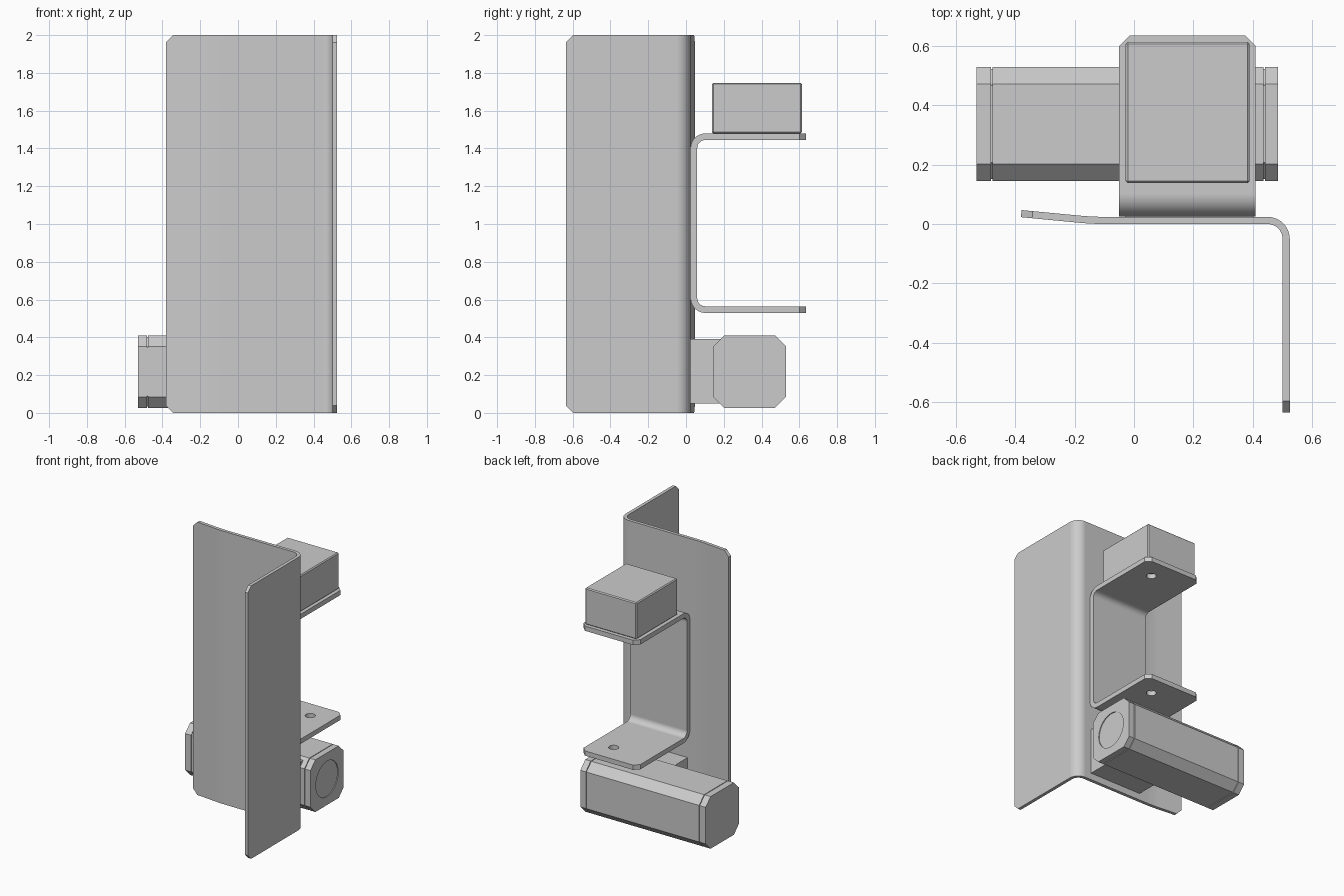
import bpy, bmesh, math
from mathutils import Vector

if "Cube" in bpy.data.objects:
    bpy.data.objects.remove(bpy.data.objects["Cube"])


def fillet(points, radii, steps=10):
    """Round the inner corners of an open 2D path."""
    p = [Vector(q) for q in points]
    out = [p[0]]
    for i, r in enumerate(radii, 1):
        a, b = (p[i - 1] - p[i]).normalized(), (p[i + 1] - p[i]).normalized()
        half = a.angle(b) / 2
        start = p[i] + a * (r / math.tan(half))
        centre = p[i] + (a + b).normalized() * (r / math.sin(half))
        end = p[i] + b * (r / math.tan(half))
        u, v = start - centre, end - centre
        total = u.angle(v)
        for k in range(steps + 1):
            t = k / steps
            out.append(centre + (u * math.sin((1 - t) * total) + v * math.sin(t * total)) / math.sin(total))
    out.append(p[-1])
    return out


def loft(name, rings):
    """Skin equal closed rings and cap both ends."""
    bm = bmesh.new()
    rows = [[bm.verts.new(c) for c in ring] for ring in rings]
    n = len(rows[0])
    for a, b in zip(rows, rows[1:]):
        for i in range(n):
            j = (i + 1) % n
            bm.faces.new((a[i], a[j], b[j], b[i]))
    for row, step in ((rows[0], -1), (rows[-1], 1)):
        if n <= 8:
            bm.faces.new(row[::step])
        else:  # sheet strip: cap with a run of quads
            for i in range(n // 2 - 1):
                bm.faces.new((row[i], row[i + 1], row[n - 2 - i], row[n - 1 - i]))
    bmesh.ops.recalc_face_normals(bm, faces=bm.faces)
    me = bpy.data.meshes.new(name)
    bm.to_mesh(me)
    bm.free()
    ob = bpy.data.objects.new(name, me)
    bpy.context.collection.objects.link(ob)
    return ob


def sheet(name, path, thick, lo, hi, cut, place):
    """Bent sheet: thickened path swept from lo to hi, end corners cut off."""
    rings = []
    for w, trim in ((lo, cut), (lo + cut, 0), (hi - cut, 0), (hi, cut)):
        p = [q.copy() for q in path]
        p[0] += (p[1] - p[0]).normalized() * trim
        p[-1] += (p[-2] - p[-1]).normalized() * trim
        left, right = [], []
        for i, q in enumerate(p):
            d = (p[min(i + 1, len(p) - 1)] - p[max(i - 1, 0)])
            if 0 < i < len(p) - 1:
                d = (p[i + 1] - q).normalized() + (q - p[i - 1]).normalized()
            nrm = Vector((-d.y, d.x)).normalized() * thick / 2
            left.append(place(q + nrm, w))
            right.append(place(q - nrm, w))
        rings.append(left + right[::-1])
    return loft(name, rings)


def cut_hole(ob, loc, radius, depth, rot=(0, 0, 0)):
    bpy.ops.mesh.primitive_cylinder_add(vertices=32, radius=radius, depth=depth, location=loc, rotation=rot)
    cutter = bpy.context.object
    cutter.hide_render = True
    mod = ob.modifiers.new("hole", 'BOOLEAN')
    mod.object, mod.solver = cutter, 'EXACT'
    bpy.context.view_layer.objects.active = ob
    bpy.ops.object.modifier_apply(modifier=mod.name)
    bpy.data.objects.remove(cutter)


def smooth(ob):
    bpy.ops.object.select_all(action='DESELECT')
    ob.select_set(True)
    bpy.context.view_layer.objects.active = ob
    bpy.ops.object.shade_smooth_by_angle(angle=math.radians(30))
    mod = ob.modifiers.new("weighted", 'WEIGHTED_NORMAL')
    mod.keep_sharp = True


def block(name, lo, hi, bevel=0):
    lo, hi = Vector(lo), Vector(hi)
    bpy.ops.mesh.primitive_cube_add(size=1, location=(lo + hi) / 2)
    ob = bpy.context.object
    ob.name = name
    for v in ob.data.vertices:
        v.co = [c * s for c, s in zip(v.co, hi - lo)]
    if bevel:
        mod = ob.modifiers.new("bevel", 'BEVEL')
        mod.width, mod.segments = bevel, 1
    return ob


# Tall angled back plate, one wing slightly kinked
path = fillet([(-0.38, 0.035), (-0.14, 0.012), (0.513, 0.012), (0.513, -0.635)], [1.0, 0.063])
plate = sheet("angle_plate", path, 0.024, 0, 2, 0.038, lambda q, w: (q.x, q.y, w))
smooth(plate)

# C-shaped bracket with a hole in each flange
path = fillet([(0.635, 0.547), (0.042, 0.547), (0.042, 1.462), (0.635, 1.462)], [0.06, 0.06])
bracket = sheet("c_bracket", path, 0.035, -0.05, 0.41, 0.035, lambda q, w: (w, q.x, q.y))
for z in (0.547, 1.462):
    cut_hole(bracket, (0.25, 0.48, z), 0.034, 0.1)
smooth(bracket)

# Box on the upper flange
block("top_box", (-0.028, 0.138, 1.479), (0.39, 0.613, 1.747), 0.007)

# Spacer between plate and motor
block("motor_mount", (-0.03, 0.022, 0.05), (0.40, 0.20, 0.39))


# Octagonal motor with grooved end caps and a shallow round recess
def octagon(x, inset):
    hy, hz, c = 0.192 - inset, 0.191 - inset, 0.057
    pts = [(hy, hz - c), (hy - c, hz), (c - hy, hz), (-hy, hz - c)]
    pts += [(-a, -b) for a, b in pts]
    return [(x, 0.337 + a, 0.218 + b) for a, b in pts]


g = 0.006
stations = [(-0.53, 0), (-0.482, 0), (-0.482, g), (-0.477, g), (-0.477, 0),
            (0.437, 0), (0.437, g), (0.442, g), (0.442, 0), (0.486, 0)]
motor = loft("motor", [octagon(x, i) for x, i in stations])
cut_hole(motor, (0.486, 0.337, 0.218), 0.13, 0.012, (0, math.pi / 2, 0))
